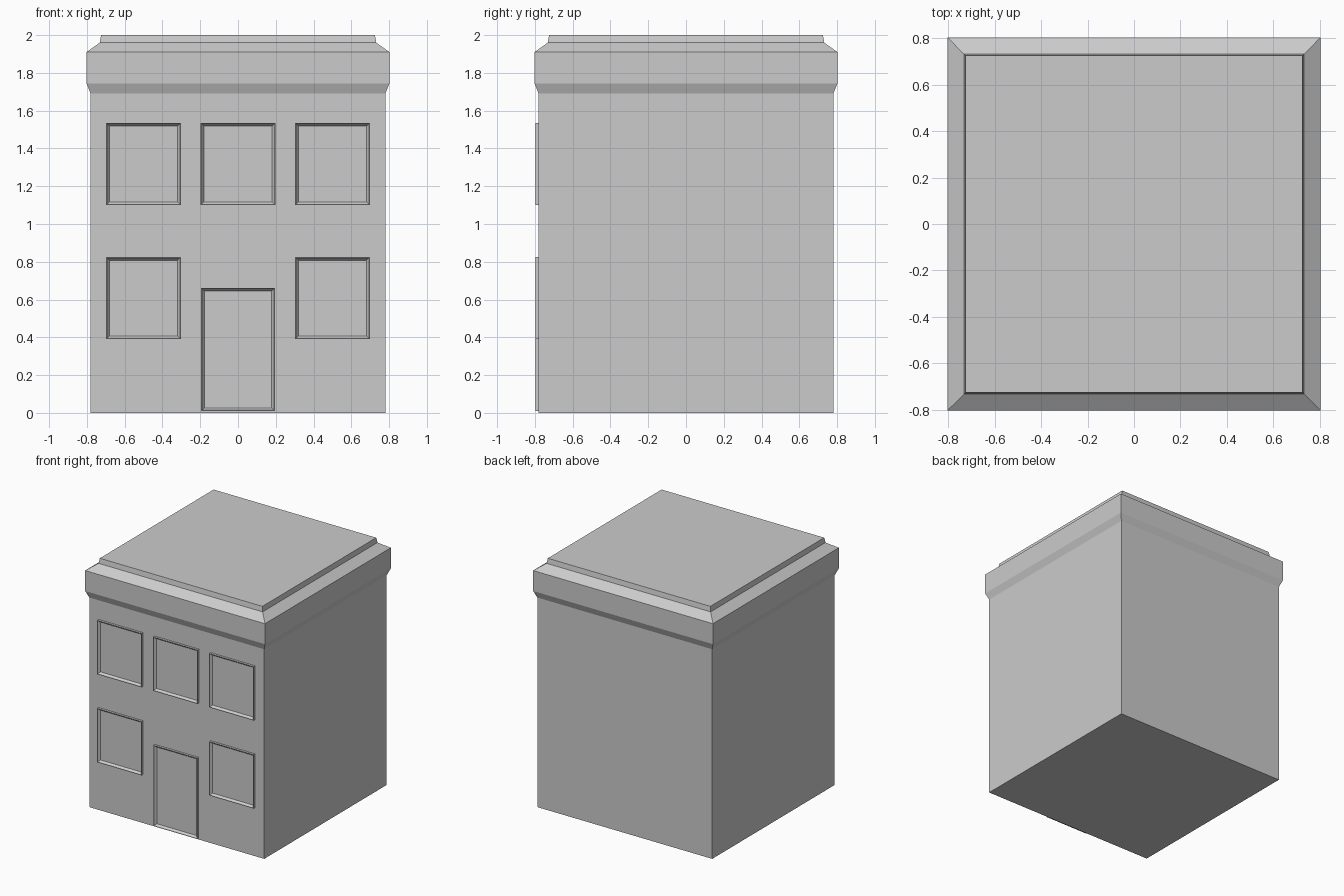
import bpy, bmesh

if "Cube" in bpy.data.objects:
    bpy.data.objects.remove(bpy.data.objects["Cube"])

def make_object(name, bm):
    bmesh.ops.recalc_face_normals(bm, faces=bm.faces)
    me = bpy.data.meshes.new(name)
    bm.to_mesh(me)
    bm.free()
    ob = bpy.data.objects.new(name, me)
    bpy.context.collection.objects.link(ob)
    return ob

def bridge(bm, a, b):
    for i in range(4):
        j = (i + 1) % 4
        bm.faces.new((a[i], a[j], b[j], b[i]))

CORNERS = [(-1, -1), (1, -1), (1, 1), (-1, 1)]

# Building shell: square sections stacked from ground to flat roof
def building(profile):
    bm = bmesh.new()
    rings = [[bm.verts.new((sx * r, sy * r, z)) for sx, sy in CORNERS] for r, z in profile]
    for a, b in zip(rings, rings[1:]):
        bridge(bm, a, b)
    bm.faces.new(rings[0])
    bm.faces.new(rings[-1])
    return make_object("building_walls_and_cornice", bm)

# Raised frame with a thin lip and an inward sloping reveal
WALL, FRONT = -0.78, -0.798
def frame(name, cx, width, z0, z1):
    bm = bmesh.new()
    cz, hw, hh = (z0 + z1) / 2, width / 2, (z1 - z0) / 2
    rings = []
    for inset, y in ((0, WALL), (0, FRONT), (0.004, FRONT), (0.017, WALL)):
        rings.append([bm.verts.new((cx + sx * (hw - inset), y, cz + sz * (hh - inset)))
                      for sx, sz in CORNERS])
    for k in range(4):
        bridge(bm, rings[k], rings[(k + 1) % 4])
    return make_object(name, bm)

building([(0.78, 0), (0.78, 1.69), (0.802, 1.745), (0.802, 1.91),
          (0.732, 1.96), (0.725, 2.0)])

# Windows: three upstairs, two beside the door
for i, x in enumerate((-0.5, 0, 0.5)):
    frame(f"upper_window_{i + 1}", x, 0.395, 1.10, 1.535)
for side, x in (("left", -0.5), ("right", 0.5)):
    frame(f"lower_window_{side}", x, 0.395, 0.39, 0.825)

# Front door
frame("front_door_frame", 0, 0.39, 0.01, 0.662)
